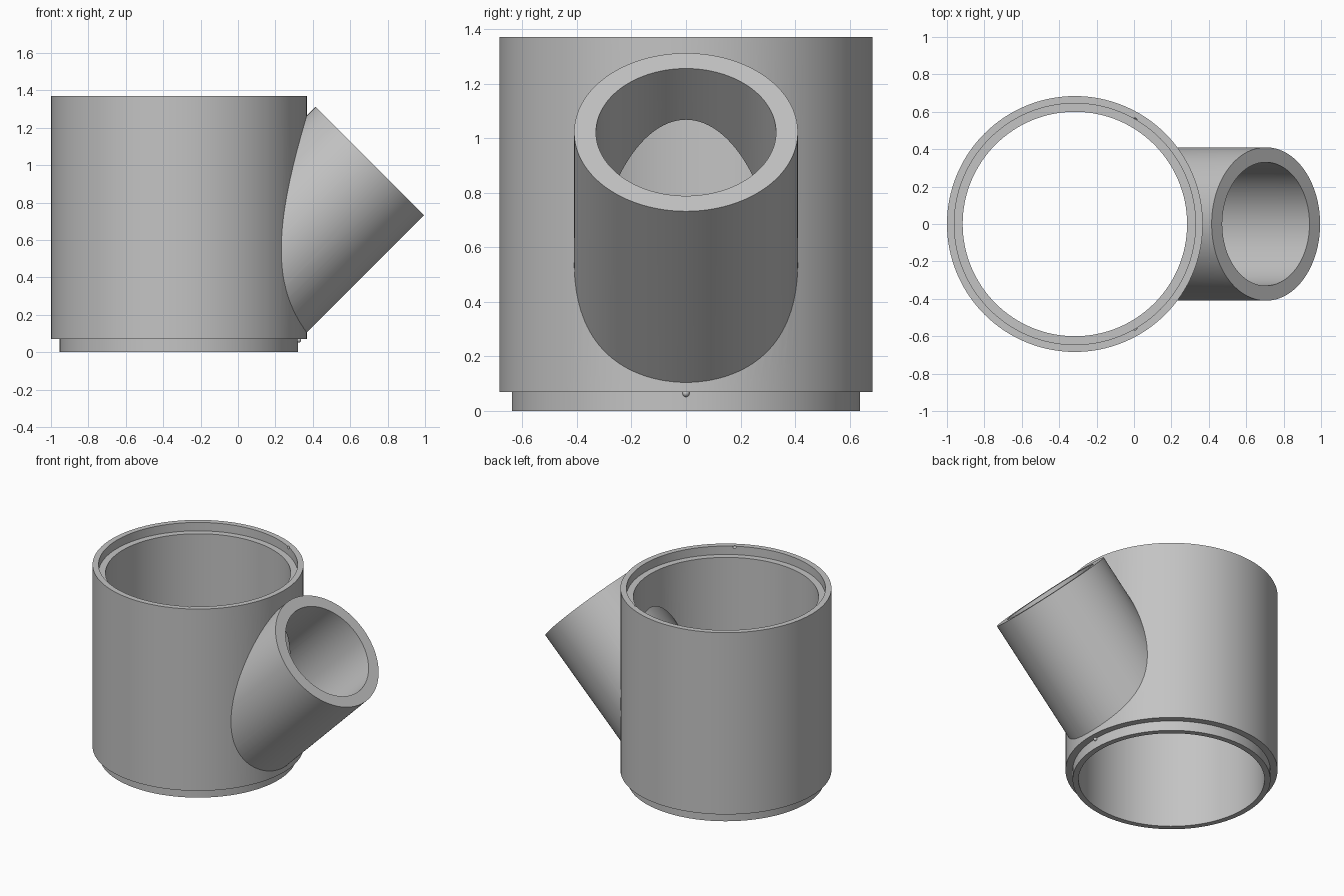
import bpy
import math
from mathutils import Vector

cube = bpy.data.objects.get("Cube")
if cube:
    bpy.data.objects.remove(cube, do_unlink=True)

grey = bpy.data.materials.new("plain grey")
grey.use_nodes = True
colour = (0.55, 0.55, 0.55, 1)
grey.diffuse_color = colour
grey.node_tree.nodes["Principled BSDF"].inputs["Base Color"].default_value = colour

AXIS_X = -0.316                          # axis of the upright pipe
TOP, LEDGE = 1.37, 0.07
MOUTH = Vector((0.705, 0, 1.022))        # centre of the branch's open end
SLOPE = Vector((1, 0, 1)).normalized()


def rod(name, radius, start, end, sides=128):
    start, end = Vector(start), Vector(end)
    along = end - start
    bpy.ops.mesh.primitive_cylinder_add(
        vertices=sides, radius=radius, depth=along.length,
        location=(start + end) / 2,
        rotation=along.to_track_quat('Z', 'Y').to_euler())
    ob = bpy.context.object
    ob.name = name
    ob.data.materials.append(grey)
    return ob


def upright(name, radius, low, high):
    return rod(name, radius, (AXIS_X, 0, low), (AXIS_X, 0, high))


def bead(name, angle, height):
    a = math.radians(angle)
    bpy.ops.mesh.primitive_uv_sphere_add(
        segments=20, ring_count=12, radius=0.013,
        location=(AXIS_X + 0.641 * math.cos(a), 0.641 * math.sin(a), height))
    ob = bpy.context.object
    ob.name = name
    ob.data.materials.append(grey)
    return ob


# Solid outside: main pipe, lower spigot, sloping branch, locating bead
body = upright("branch_pipe", 0.684, LEDGE, TOP)
added = [
    upright("spigot", 0.638, 0, 0.3),
    rod("branch", 0.41, MOUTH - SLOPE * 0.926, MOUTH),
    bead("locating_bead", 0, LEDGE - 0.005),
]

# Hollows: main bore, top socket, branch bore, two small dimples in the rim
removed = [
    upright("main_bore", 0.6, -0.2, TOP + 0.2),
    upright("socket", 0.645, TOP - 0.06, TOP + 0.2),
    rod("branch_bore", 0.33, MOUTH - SLOPE * 1.13, MOUTH + SLOPE * 0.2),
    bead("dimple_back", 60, TOP - 0.004),
    bead("dimple_front", -60, TOP - 0.004),
]

for parts, operation in ((added, 'UNION'), (removed, 'DIFFERENCE')):
    for part in parts:
        part.hide_render = True
        mod = body.modifiers.new(part.name, 'BOOLEAN')
        mod.operation = operation
        mod.solver = 'EXACT'
        mod.object = part

# Apply the cuts and drop the helpers
bpy.ops.object.select_all(action='DESELECT')
body.select_set(True)
bpy.context.view_layer.objects.active = body
for mod in list(body.modifiers):
    bpy.ops.object.modifier_apply(modifier=mod.name)
for part in added + removed:
    bpy.data.objects.remove(part, do_unlink=True)

bpy.ops.object.shade_smooth_by_angle(angle=math.radians(30))
